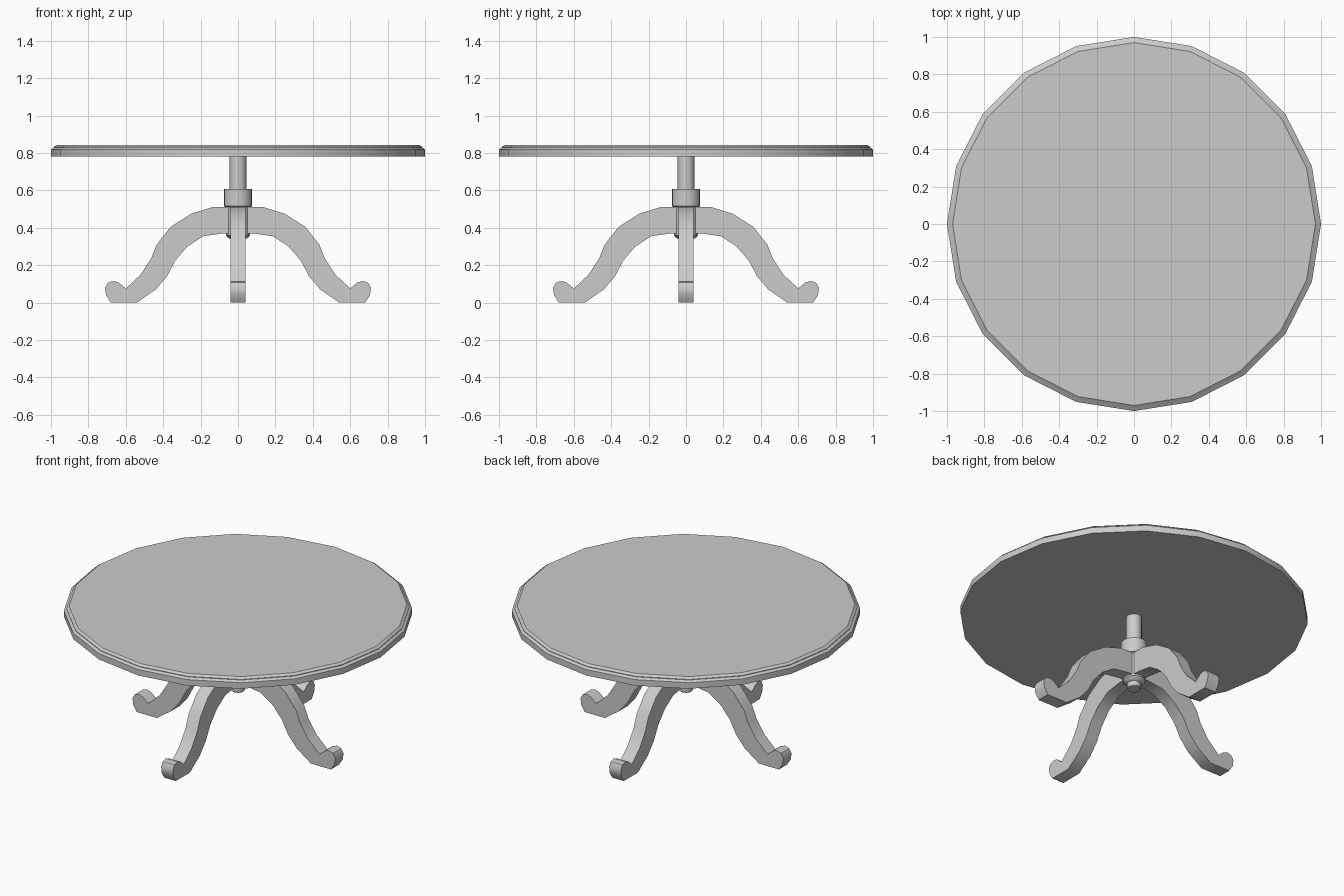
import bpy, bmesh, math

if "Cube" in bpy.data.objects:
    bpy.data.objects.remove(bpy.data.objects["Cube"])


def finish(name, bm, angle=30):
    """Turn a bmesh into an object with smooth faces and sharp edges."""
    bmesh.ops.remove_doubles(bm, verts=bm.verts, dist=1e-5)
    bmesh.ops.recalc_face_normals(bm, faces=bm.faces)
    mesh = bpy.data.meshes.new(name)
    bm.to_mesh(mesh)
    bm.free()
    obj = bpy.data.objects.new(name, mesh)
    bpy.context.collection.objects.link(obj)
    bpy.ops.object.select_all(action='DESELECT')
    obj.select_set(True)
    bpy.context.view_layer.objects.active = obj
    bpy.ops.object.shade_smooth_by_angle(angle=math.radians(angle))
    return obj


def lathe(name, profile, sides):
    """Closed turned solid from (radius, height) points, bottom to top."""
    bm = bmesh.new()
    rings = []
    for r, z in profile:
        rings.append([bm.verts.new((r * math.cos(math.tau * i / sides),
                                    r * math.sin(math.tau * i / sides), z))
                      for i in range(sides)])
    for a, b in zip(rings, rings[1:]):
        for i in range(sides):
            j = (i + 1) % sides
            bm.faces.new((a[i], a[j], b[j], b[i]))
    bm.faces.new(rings[0][::-1])
    bm.faces.new(rings[-1])
    return finish(name, bm)


def leg(name, outline, half_width, turn):
    """Extruded leg silhouette, turned about the pedestal."""
    bm = bmesh.new()
    face = bm.faces.new([bm.verts.new((x, -half_width, z)) for x, z in outline])
    ext = bmesh.ops.extrude_face_region(bm, geom=[face])
    moved = [v for v in ext['geom'] if isinstance(v, bmesh.types.BMVert)]
    bmesh.ops.translate(bm, verts=moved, vec=(0, 2 * half_width, 0))
    obj = finish(name, bm, 40)
    obj.rotation_euler.z = turn
    return obj


# Round table top with a stepped, bevelled rim
lathe("table_top", [(1.0, 0.78), (1.0, 0.818), (0.985, 0.828),
                    (0.985, 0.832), (0.97, 0.843)], 20)

# Turned pedestal: bottom knob, hub, collar and upper post
lathe("pedestal", [(0.036, 0.305), (0.04, 0.31), (0.04, 0.34), (0.052, 0.345),
                   (0.065, 0.36), (0.065, 0.51), (0.075, 0.515),
                   (0.075, 0.607), (0.045, 0.607), (0.045, 0.785)], 20)

# Four scrolled legs
leg_outline = [
    (0.03, 0.512), (0.13, 0.512), (0.25, 0.475), (0.36, 0.405), (0.435, 0.31),
    (0.465, 0.235), (0.52, 0.15), (0.60, 0.075), (0.635, 0.105), (0.665, 0.116),
    (0.695, 0.107), (0.711, 0.08), (0.706, 0.04), (0.68, 0.0), (0.54, 0.0),
    (0.44, 0.07), (0.38, 0.14), (0.335, 0.225), (0.27, 0.30), (0.185, 0.355),
    (0.08, 0.37), (0.03, 0.37)]
for i, side in enumerate(("right", "back", "left", "front")):
    leg(side + "_leg", leg_outline, 0.041, i * math.pi / 2)
